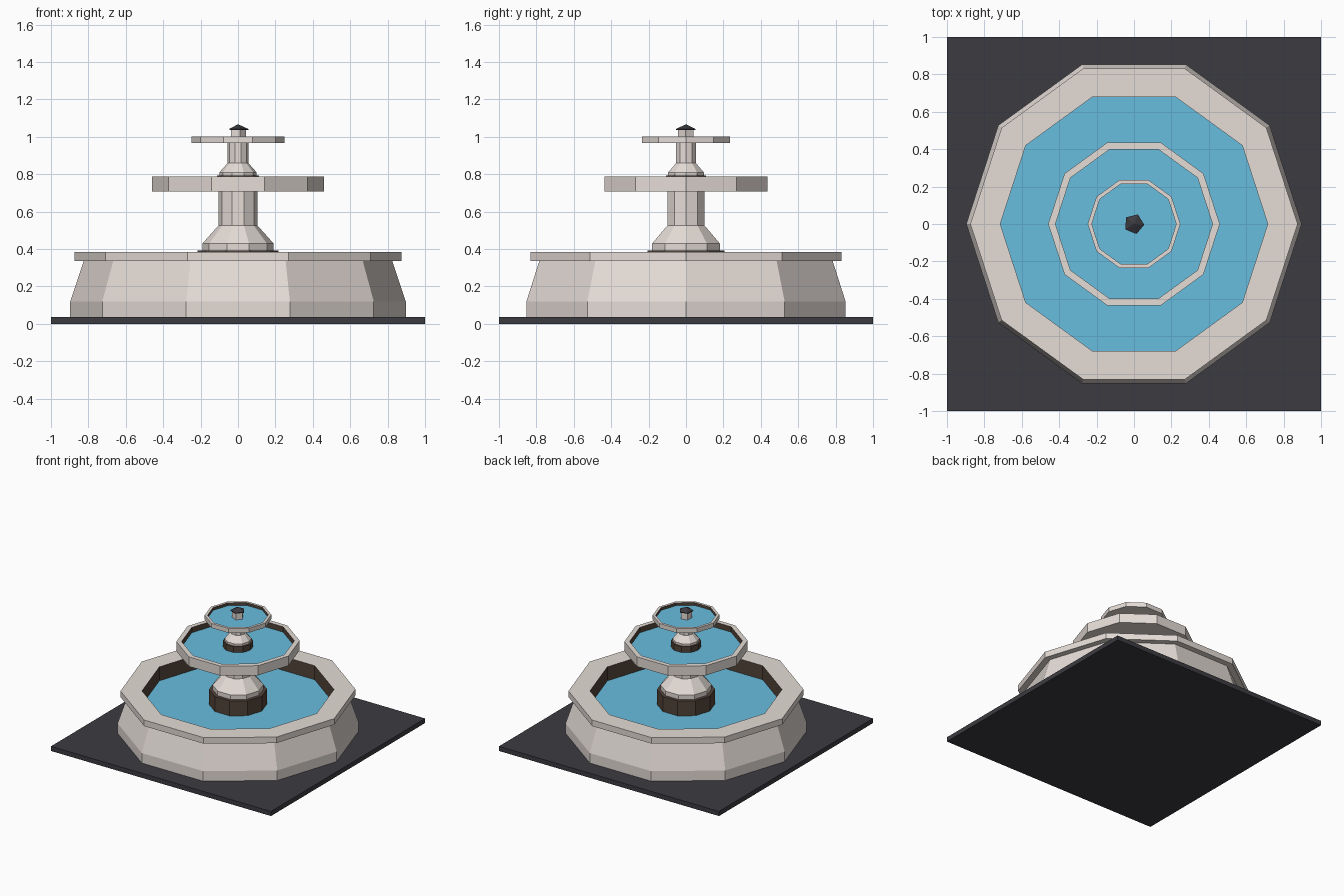
import bpy, math

if "Cube" in bpy.data.objects:
    bpy.data.objects.remove(bpy.data.objects["Cube"])


def mat(name, rgb):
    m = bpy.data.materials.new(name)
    m.diffuse_color = (*rgb, 1)
    m.use_nodes = True
    m.node_tree.nodes["Principled BSDF"].inputs["Base Color"].default_value = m.diffuse_color
    return m


STONE = mat("pale_stone", (0.78, 0.715, 0.675))
WET = mat("wet_brown_stone", (0.085, 0.057, 0.041))
WATER = mat("water_blue", (0.14, 0.51, 0.74))
DARK = mat("dark_slate", (0.045, 0.043, 0.052))


def lathe(name, start, steps, mats, sides=10, turn=0.0):
    """Spin a profile upward from start; each step is (radius, z, material index)."""
    profile = [start] + [s[:2] for s in steps]
    verts, faces, idx = [], [], []
    for r, z in profile:
        for i in range(sides):
            a = 2 * math.pi * i / sides + turn
            verts.append((r * math.cos(a), r * math.sin(a), z))
    for k, (_, _, m) in enumerate(steps):
        for i in range(sides):
            j = (i + 1) % sides
            a, b = k * sides, (k + 1) * sides
            faces.append((a + i, a + j, b + j, b + i))
            idx.append(m)
    me = bpy.data.meshes.new(name)
    me.from_pydata(verts, [], faces)
    for m in mats:
        me.materials.append(m)
    for p, i in zip(me.polygons, idx):
        p.material_index = i
    ob = bpy.data.objects.new(name, me)
    bpy.context.collection.objects.link(ob)
    return ob


# Square paving slab
bpy.ops.mesh.primitive_cube_add(size=2, location=(0, 0, 0.019))
slab = bpy.context.object
slab.name = "paving_slab"
slab.scale.z = 0.019
slab.data.materials.append(DARK)

S, B, W = 0, 1, 2   # stone, wet brown, water


def pool(r_in, z_rim, z_water, r_plinth, z_plinth):
    # Wet inner wall, water surface, wet plinth in the middle
    return [(r_in, z_rim, S), (r_in, z_water, B), (r_plinth, z_water, W),
            (r_plinth, z_plinth, B)]


def pedestal(r_foot, z_foot, z_shoulder, r_col, z_col, z_top):
    # Flared foot and column
    return [(r_foot, z_foot, B), (r_foot, z_shoulder, S), (r_col, z_col, S), (r_col, z_top, S)]


# Whole stonework as one continuous stepped profile
steps = [(0.897, 0.12, S), (0.825, 0.335, S), (0.875, 0.335, S), (0.875, 0.385, S)]
steps += pool(0.715, 0.385, 0.27, 0.216, 0.393)
steps += pedestal(0.19, 0.393, 0.43, 0.105, 0.525, 0.709)
steps += [(0.459, 0.709, S), (0.459, 0.788, S)]
steps += pool(0.42, 0.788, 0.744, 0.113, 0.792)
steps += pedestal(0.10, 0.792, 0.81, 0.055, 0.86, 0.966)
steps += [(0.248, 0.966, S), (0.248, 1.003, S),
          (0.226, 1.003, S), (0.226, 0.98, B), (0.0, 0.98, W)]
lathe("tiered_fountain", (0.897, 0.0), steps, [STONE, WET, WATER])

# Spout with pointed cap
t = math.radians(-4)
lathe("spout", (0.043, 0.98), [(0.043, 1.038, 0)], [STONE], sides=5, turn=t)
lathe("spout_cap", (0.043, 1.036),
      [(0.055, 1.036, 0), (0.055, 1.042, 0), (0.001, 1.067, 0)], [DARK], sides=5, turn=t)
